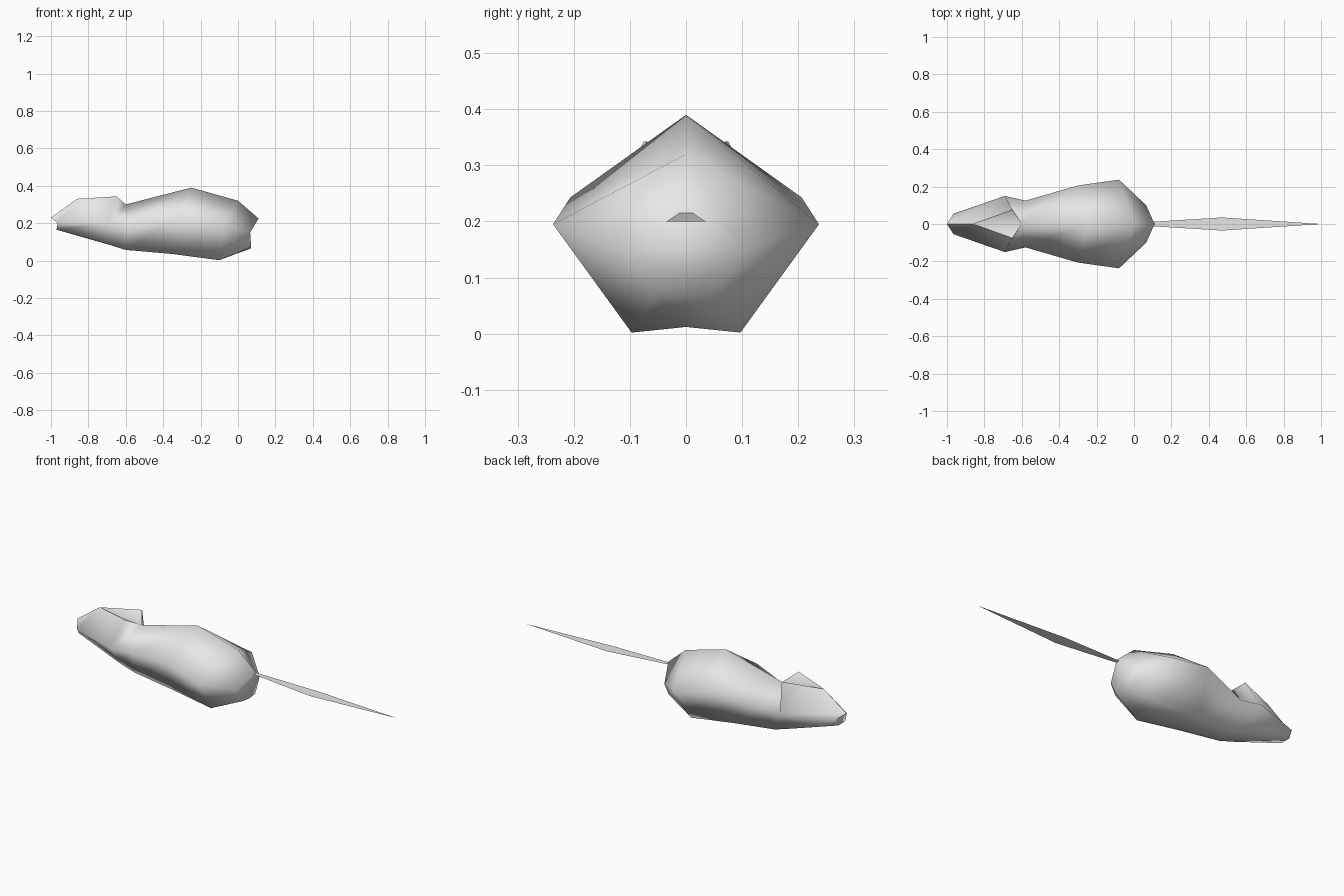
import bpy, bmesh, math

if "Cube" in bpy.data.objects:
    bpy.data.objects.remove(bpy.data.objects["Cube"])

grey = bpy.data.materials.new("light_grey")
grey.diffuse_color = (0.8, 0.8, 0.8, 1)
grey.use_nodes = True
grey.node_tree.nodes["Principled BSDF"].inputs["Base Color"].default_value = grey.diffuse_color


def finish(name, bm, smooth):
    mesh = bpy.data.meshes.new(name)
    bm.to_mesh(mesh)
    bm.free()
    mesh.materials.append(grey)
    ob = bpy.data.objects.new(name, mesh)
    bpy.context.collection.objects.link(ob)
    if smooth:
        bpy.ops.object.select_all(action='DESELECT')
        ob.select_set(True)
        bpy.context.view_layer.objects.active = ob
        bpy.ops.object.shade_smooth_by_angle(angle=math.radians(82))
    return ob


# Body sections from nose to rump: top (x, z), side (x, y, z), belly (x, y, z), belly centre z
sections = [
    ((-1.00, 0.23), (-0.965, 0.055, 0.20), (-0.97, 0.03, 0.165), 0.165),
    ((-0.86, 0.33), (-0.69, 0.15, 0.20), (-0.69, 0.065, 0.085), 0.087),
    ((-0.60, 0.30), (-0.58, 0.125, 0.195), (-0.60, 0.065, 0.057), 0.06),
    ((-0.25, 0.39), (-0.30, 0.206, 0.243), (-0.35, 0.085, 0.035), 0.04),
    ((0.00, 0.32), (-0.08, 0.237, 0.195), (-0.10, 0.097, 0.002), 0.012),
    ((0.11, 0.225), (0.065, 0.10, 0.15), (0.07, 0.055, 0.072), 0.065),
]

bm = bmesh.new()
rings = []
for (tx, tz), (sx, sy, sz), (bx, by, bz), cz in sections:
    pts = [(tx, 0, tz), (sx, sy, sz), (bx, by, bz),
           (bx, 0, cz), (bx, -by, bz), (sx, -sy, sz)]
    rings.append([bm.verts.new(p) for p in pts])

# Skin between sections, leaving the upper head-to-neck gap for the ears
for i, (a, b) in enumerate(zip(rings, rings[1:])):
    for k in range(6):
        if i == 1 and k in (0, 5):
            continue
        n = (k + 1) % 6
        bm.faces.new((a[k], a[n], b[n], b[k]))
bm.faces.new(rings[0])
bm.faces.new(rings[-1])

# Ears: raised points behind the crown with a hollow between them
head, neck = rings[1], rings[2]
for side, s in ((1, 1), (5, -1)):
    tip = bm.verts.new((-0.65, 0.075 * s, 0.343))
    bm.faces.new((head[0], tip, head[side]))           # front of ear
    bm.faces.new((tip, neck[0], head[side]))           # back of ear
    bm.faces.new((head[0], neck[0], tip))              # inner ear
    bm.faces.new((neck[0], neck[side], head[side]))    # nape
bmesh.ops.recalc_face_normals(bm, faces=bm.faces)
finish("body", bm, True)

# Tail: thin flat kite-shaped sheet
bm = bmesh.new()
base_l, base_r, mid_r, mid_l, tip = [bm.verts.new(p) for p in (
    (0.105, 0.012, 0.215), (0.105, -0.012, 0.215),
    (0.47, -0.035, 0.20), (0.47, 0.035, 0.20), (1.0, 0, 0.20))]
bm.faces.new((base_l, base_r, mid_r, mid_l))
bm.faces.new((mid_l, mid_r, tip))
finish("tail", bm, False)
